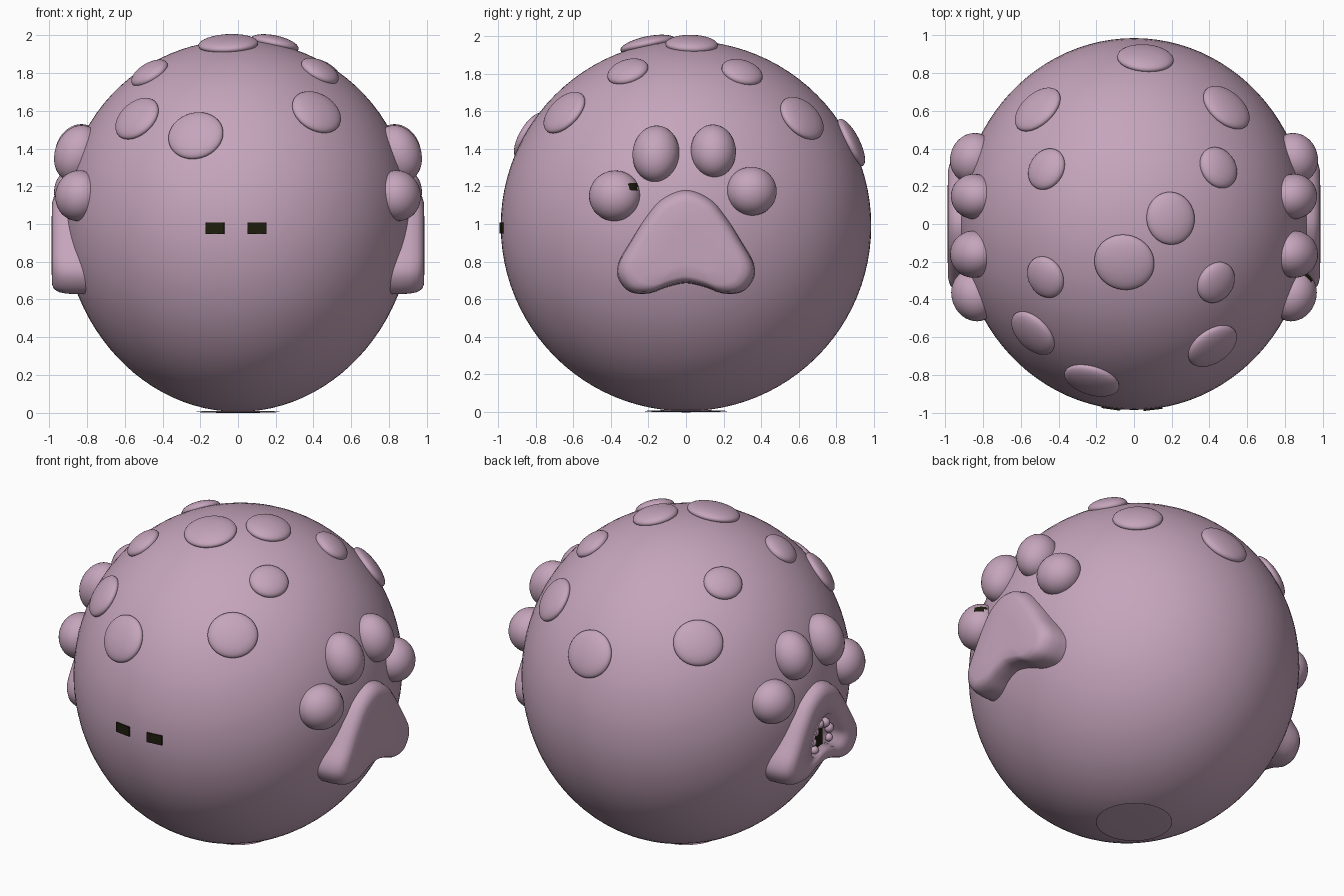
import bpy, bmesh, math, random
from mathutils import Vector, Matrix

if "Cube" in bpy.data.objects:
    bpy.data.objects.remove(bpy.data.objects["Cube"])

R, CZ = 0.985, 0.99          # body radius and centre height


def material(name, col):
    m = bpy.data.materials.new(name)
    m.diffuse_color = (*col, 1)
    m.use_nodes = True
    m.node_tree.nodes["Principled BSDF"].inputs["Base Color"].default_value = m.diffuse_color
    return m


MAUVE = material("mauve", (0.56, 0.375, 0.50))
DARK = material("dark olive", (0.012, 0.012, 0.004))


def finish(bm, name, mat=MAUVE, smooth=True):
    bmesh.ops.recalc_face_normals(bm, faces=bm.faces)
    me = bpy.data.meshes.new(name)
    bm.to_mesh(me)
    bm.free()
    me.materials.append(mat)
    for p in me.polygons:
        p.use_smooth = smooth
    ob = bpy.data.objects.new(name, me)
    bpy.context.collection.objects.link(ob)
    return ob


def ax(uz):
    """Body half-width in x: a little flattened, narrower toward the bottom."""
    return 0.925 + 0.03 * uz


def on_body(u):
    return Vector((u.x * ax(u.z), u.y * R, CZ + u.z * R))


def ellipsoid(name, u, rh, rv, t):
    """Flattened dome centred on the body surface, facing outward."""
    n = Vector((u.x / ax(u.z), u.y / R, u.z / R)).normalized()
    bm = bmesh.new()
    mat = (Matrix.Translation(on_body(u)) @ n.to_track_quat('Z', 'Y').to_matrix().to_4x4()
           @ Matrix.Diagonal((rh, rv, t, 1)))
    bmesh.ops.create_uvsphere(bm, u_segments=36, v_segments=20, radius=1, matrix=mat)
    return finish(bm, name)


# Round body
bm = bmesh.new()
bmesh.ops.create_uvsphere(bm, u_segments=96, v_segments=48, radius=1)
for v in bm.verts:
    v.co = on_body(v.co.copy())
finish(bm, "body")

# Spots over the upper half: centre and radius
spots = [(0.06, 0.87, 1.43, .15), (-.525, .625, 1.57, .145), (.495, .625, 1.57, .145),
         (-.465, .295, 1.81, .115), (.445, .30, 1.81, .115), (.19, .03, 1.95, .14),
         (-.05, -.20, 1.94, .16), (-.47, -.285, 1.81, .115), (.43, -.31, 1.81, .115),
         (-.545, -.59, 1.57, .14), (.42, -.655, 1.60, .145), (-.22, -.815, 1.46, .15)]
for i, (x, y, z, r) in enumerate(spots):
    u = Vector((x / 0.94, y / R, (z - CZ) / R)).normalized()
    ellipsoid(f"spot_{i + 1}", u, r, r * 0.93, 0.045)

# Shallow cap under the body
ellipsoid("base_cap", Vector((0, 0, -1)), 0.22, 0.22, 0.006)

# Toe pads on both sides: y, z, radii
toes = [(-.165, 1.385, .125, .155), (.15, 1.40, .12, .145),
        (-.39, 1.155, .14, .135), (.36, 1.18, .135, .13)]
for side in (-1, 1):
    for i, (y, z, ry, rz) in enumerate(toes):
        uy, uz = y * 0.97 / R, (z - CZ) * 0.97 / R
        u = Vector((side * math.sqrt(1 - uy * uy - uz * uz), uy, uz))
        ob = ellipsoid(f"toe_{'left' if side < 0 else 'right'}_{i + 1}", u, ry, rz, 0.12)
        if side > 0 and i == 2:      # small dark patch on one toe
            ob.data.materials.append(DARK)
            for p in ob.data.polygons:
                if p.normal.x > 0 and math.hypot(p.center.y + .285, p.center.z - 1.2) < .028:
                    p.material_index = 1

# Main pads: smooth three-lobed outline, stacked in shrinking rings
half = [(0, .685), (.10, .665), (.20, .63), (.30, .64), (.36, .71), (.36, .79),
        (.30, .90), (.22, 1.03), (.13, 1.135), (0, 1.185)]
outline = half + [(-y, z) for y, z in half[-2:0:-1]]


def smooth_loop(pts, steps=5):
    out, n = [], len(pts)
    for i in range(n):
        a, b, c, d = (Vector(pts[(i + k) % n]) for k in (-1, 0, 1, 2))
        for s in range(steps):
            t = s / steps
            out.append(0.5 * (2 * b + (c - a) * t + (2 * a - 5 * b + 4 * c - d) * t * t
                              + (3 * b - 3 * c + d - a) * t ** 3))
    return out


def main_pad(name, side, pit):
    loop, mid = smooth_loop(outline), Vector((0, 0.86))
    rings = [(.68, 1), (.86, 1), (.91, .985), (.95, .95), (.975, .88), (.985, .78), (.988, .42)]
    if pit:
        rings += [(.94, .38)]
    bm = bmesh.new()
    prev = None
    for x, s in rings:
        ring = [bm.verts.new((side * x, *(mid + (p - mid) * s))) for p in loop]
        if prev:
            for i in range(len(ring)):
                j = (i + 1) % len(ring)
                bm.faces.new((prev[i], prev[j], ring[j], ring[i]))
        prev = ring
    tip = bm.verts.new((side * rings[-1][0], *mid))
    for i in range(len(prev)):
        bm.faces.new((prev[i], prev[(i + 1) % len(prev)], tip))
    finish(bm, name)


main_pad("main_pad_right", 1, False)
main_pad("main_pad_left", -1, True)

# Rough lumps and a dark hole in the left pad's hollow
random.seed(3)
bm = bmesh.new()
for k in range(9):
    a = k * math.tau / 9
    pos = (-.945, .085 * math.cos(a), .84 + .09 * math.sin(a))
    bmesh.ops.create_icosphere(bm, subdivisions=2, radius=random.uniform(.025, .035),
                               matrix=Matrix.Translation(pos))
finish(bm, "pad_lumps")


def plate(name, pos, normal, w, h):
    bm = bmesh.new()
    m = (Matrix.Translation(pos) @ Vector(normal).to_track_quat('Z', 'Y').to_matrix().to_4x4()
         @ Matrix.Diagonal((w, h, .008, 1)))
    bmesh.ops.create_cube(bm, size=1, matrix=m)
    finish(bm, name, DARK, False)


plate("pad_hole", (-.942, .02, .85), (-1, 0, 0), .07, .12)

# Eyes: two thin dark plates on the front
for name, x in (("eye_left", -.122), ("eye_right", .1)):
    ux = x / ax(0)
    u = Vector((ux, -math.sqrt(1 - ux * ux), -.012)).normalized()
    n = Vector((u.x / ax(0), u.y / R, 0)).normalized()
    plate(name, on_body(u) + n * .002, n, .10, .06)
